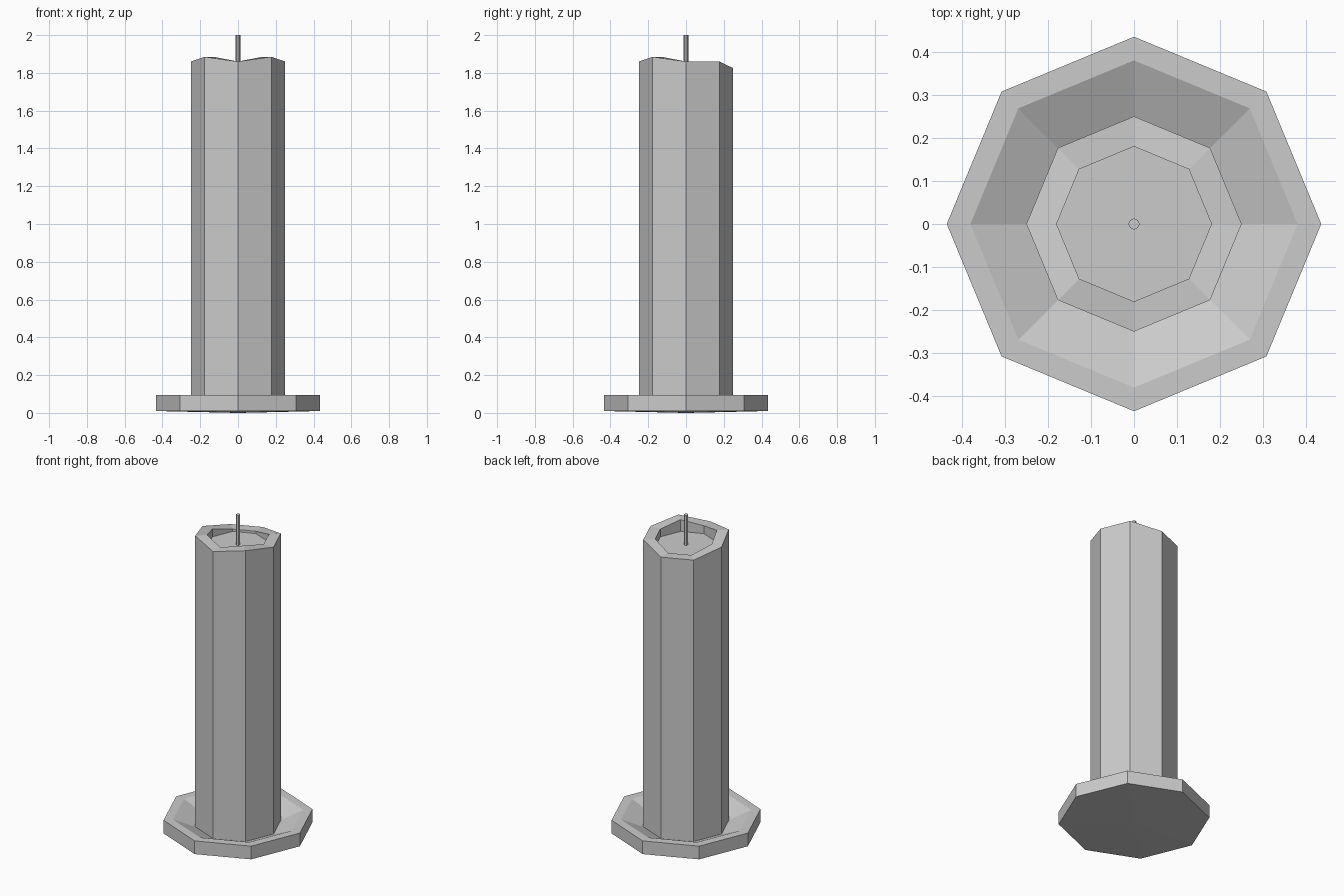
import bpy, bmesh
from math import cos, sin, pi

if "Cube" in bpy.data.objects:
    bpy.data.objects.remove(bpy.data.objects["Cube"])

SIDES = 8


def lathe(name, rings, cap_start=True, cap_end=True):
    """Octagonal skin through rings of (radius, height or list of heights)."""
    bm = bmesh.new()
    loops = []
    for r, z in rings:
        zs = z if isinstance(z, list) else [z] * SIDES
        loops.append([bm.verts.new((r * cos(2 * pi * i / SIDES),
                                    r * sin(2 * pi * i / SIDES), zs[i]))
                      for i in range(SIDES)])
    for a, b in zip(loops, loops[1:]):
        for i in range(SIDES):
            j = (i + 1) % SIDES
            bm.faces.new((a[i], a[j], b[j], b[i]))
    if cap_start:
        bm.faces.new(loops[0][::-1])
    if cap_end:
        bm.faces.new(loops[-1])
    bmesh.ops.recalc_face_normals(bm, faces=bm.faces)
    mesh = bpy.data.meshes.new(name)
    bm.to_mesh(mesh)
    bm.free()
    obj = bpy.data.objects.new(name, mesh)
    bpy.context.collection.objects.link(obj)
    return obj


# Shallow dish: very slightly domed underside, flat rim, sloping inside
lathe("dish", [(0.01, 0.0), (0.435, 0.01), (0.435, 0.094),
               (0.38, 0.094), (0.25, 0.038)])

# Candle body with an unevenly melted rim and a sunken wax pool
rim = [1.86, 1.86, 1.825, 1.825, 1.86, 1.885, 1.86, 1.885]
lathe("candle", [(0.25, 0.036), (0.25, rim), (0.18, rim), (0.18, 1.81)])

# Wick
lathe("wick", [(0.013, 1.80), (0.013, 2.0)])
